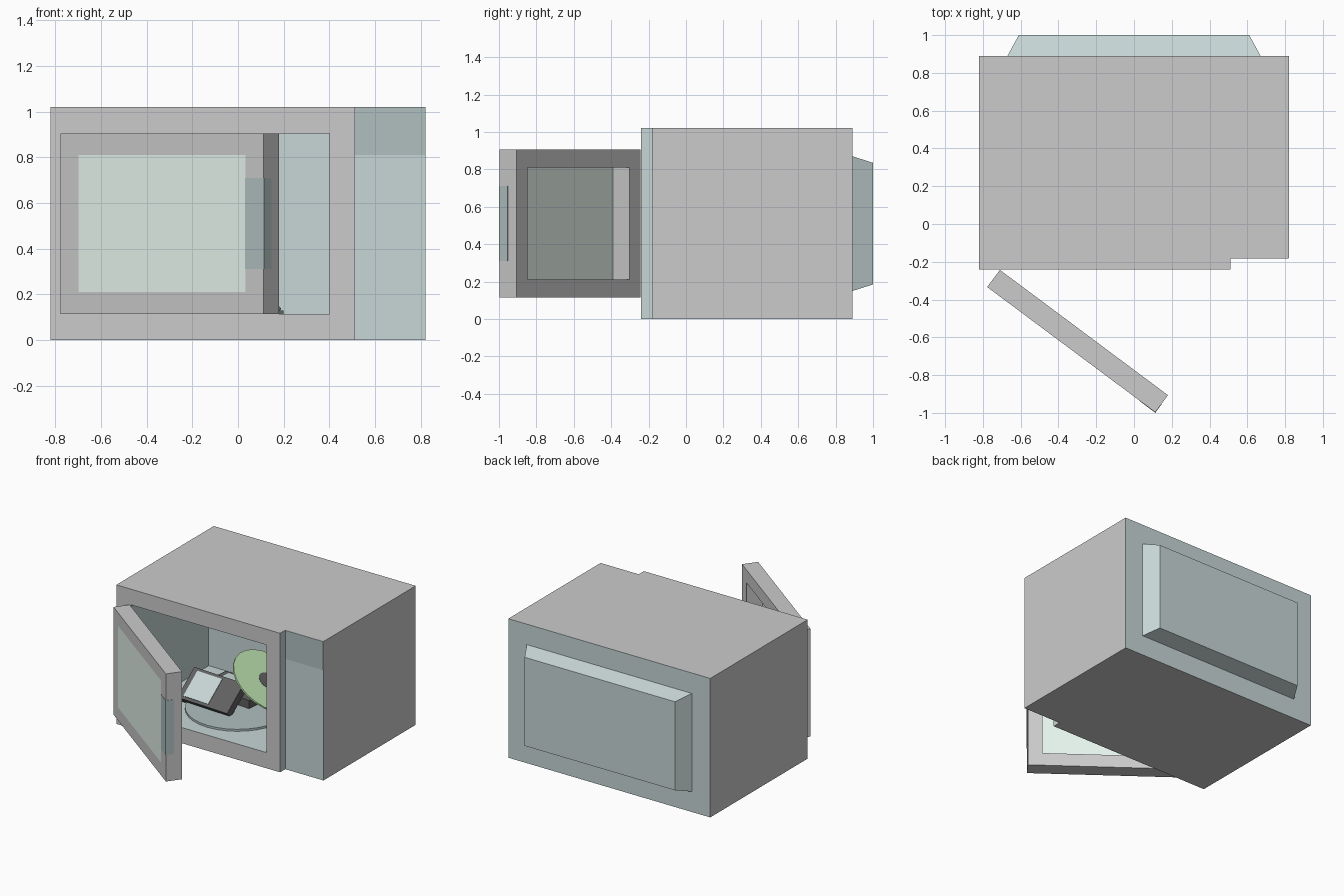
import bpy, bmesh, math
from mathutils import Vector, Matrix

if "Cube" in bpy.data.objects:
    bpy.data.objects.remove(bpy.data.objects["Cube"])


def mat(name, col):
    m = bpy.data.materials.new(name)
    m.diffuse_color = (*col, 1)
    m.use_nodes = True
    m.node_tree.nodes["Principled BSDF"].inputs["Base Color"].default_value = m.diffuse_color
    return m


TEAL = mat("teal", (0.58, 0.68, 0.68))
DISPLAY = mat("display", (0.44, 0.53, 0.53))
GLASS = mat("pale_glass", (0.80, 0.92, 0.85))
GREEN = mat("green", (0.52, 0.78, 0.45))
DARK = mat("dark", (0.12, 0.12, 0.12))


def add(name, bm, material=None, matrix=Matrix()):
    bmesh.ops.recalc_face_normals(bm, faces=bm.faces)
    me = bpy.data.meshes.new(name)
    bm.to_mesh(me)
    bm.free()
    ob = bpy.data.objects.new(name, me)
    bpy.context.collection.objects.link(ob)
    ob.matrix_world = matrix
    if material:
        me.materials.append(material)
    return ob


def box(name, lo, hi, material=None, matrix=Matrix()):
    lo, hi = Vector(lo), Vector(hi)
    bm = bmesh.new()
    bmesh.ops.create_cube(bm, size=1, matrix=Matrix.Translation((lo + hi) / 2)
                          @ Matrix.Diagonal((*(hi - lo), 1)))
    return add(name, bm, material, matrix)


def prism(name, outline, z0, z1, material=None, matrix=Matrix()):
    bm = bmesh.new()
    face = bm.faces.new([bm.verts.new((x, y, z0)) for x, y in outline])
    top = bmesh.ops.extrude_face_region(bm, geom=[face])["geom"]
    bmesh.ops.translate(bm, vec=(0, 0, z1 - z0),
                        verts=[v for v in top if isinstance(v, bmesh.types.BMVert)])
    return add(name, bm, material, matrix)


def cut(ob, cutter):
    mod = ob.modifiers.new("cut", "BOOLEAN")
    mod.operation, mod.object, mod.solver = "DIFFERENCE", cutter, "EXACT"
    bpy.context.view_layer.update()
    bpy.context.view_layer.objects.active = ob
    bpy.ops.object.modifier_apply(modifier=mod.name)
    bpy.data.objects.remove(cutter)


def circle(r, n):
    return [(r * math.cos(math.tau * i / n), r * math.sin(math.tau * i / n)) for i in range(n)]


# Oven body with stepped control side and hollow cooking chamber
body = prism("body", [(-0.82, -0.24), (0.51, -0.24), (0.51, -0.18), (0.82, -0.18),
                      (0.82, 0.89), (-0.82, 0.89)], 0, 1.02)
cut(body, box("chamber_cutter", (-0.70, -0.5, 0.115), (0.40, 0.66, 0.905)))

# Teal on chamber walls, control face and back
body.data.materials.clear()
body.data.materials.append(mat("body_grey", (0.8, 0.8, 0.8)))
body.data.materials.append(TEAL)
for p in body.data.polygons:
    c, n = p.center, p.normal
    inside = -0.71 < c.x < 0.41 and -0.23 < c.y < 0.67 and 0.11 < c.z < 0.91
    control = c.x > 0.50 and c.y < -0.17
    p.material_index = int(inside or control or n.y > 0.9)

# Display strip above the controls
box("display", (0.512, -0.182, 0.81), (0.819, -0.17, 1.019), DISPLAY)

# Tapered housing on the back
bm = bmesh.new()
rings = [[bm.verts.new((sx * w, y, 0.51 + sz * h))
          for sx, sz in ((-1, -1), (1, -1), (1, 1), (-1, 1))]
         for w, h, y in ((0.67, 0.36, 0.89), (0.61, 0.325, 1.0))]
bm.faces.new(rings[1])
for i in range(4):
    j = (i + 1) % 4
    bm.faces.new((rings[0][i], rings[0][j], rings[1][j], rings[1][i]))
bm.faces.new(rings[0])
add("rear_housing", bm, TEAL)

# Open door: frame, flush glass and wrap-around grip
W, T = 1.11, 0.113
hinge = Matrix.Translation((-0.71, -0.243, 0)) @ Matrix.Rotation(math.radians(-36.7), 4, "Z")
door = box("door_frame", (0, -T, 0.115), (W, 0, 0.905), None, hinge)
cut(door, box("window_cutter", (0.10, -0.3, 0.21), (W - 0.10, 0.2, 0.81), None, hinge))
box("door_glass", (0.10, -T, 0.21), (W - 0.10, -T + 0.003, 0.81), GLASS, hinge)
box("door_grip", (W - 0.10, -T - 0.002, 0.31), (W + 0.002, -T + 0.055, 0.71), DISPLAY, hinge)

# Turntable
prism("turntable", circle(0.35, 32), 0, 0.015, DISPLAY, Matrix.Translation((-0.15, 0.21, 0.115)))

# Two dark cases with pale labels, one flat and one leaning on it
flat = Matrix.Translation((-0.27, 0.38, 0.13)) @ Matrix.Rotation(math.radians(-5), 4, "Z")
lean = (Matrix.Translation((-0.32, 0.14, 0.235)) @ Matrix.Rotation(math.radians(-3), 4, "Z")
        @ Matrix.Rotation(math.radians(40), 4, "X"))
for name, m, z, d in (("flat_case", flat, 0.0, 0.13), ("leaning_case", lean, -0.06, 0.12)):
    box(name, (-0.21, -d, z), (0.21, d, z + 0.06), DARK, m)
    box(name + "_label", (-0.17, -d + 0.02, z + 0.055), (0.04, d - 0.02, z + 0.064), TEAL, m)

# Green disc with dark hub, tilted against the cases
tilt = Vector((0.576, 0.049, 0.81)).to_track_quat("Z", "Y").to_matrix().to_4x4()
disc_pose = Matrix.Translation((-0.03, 0.385, 0.285)) @ tilt
prism("disc", circle(0.265, 24), -0.006, 0.006, GREEN, disc_pose)
prism("disc_hub", circle(0.07, 16), -0.008, 0.008, DARK, disc_pose)
